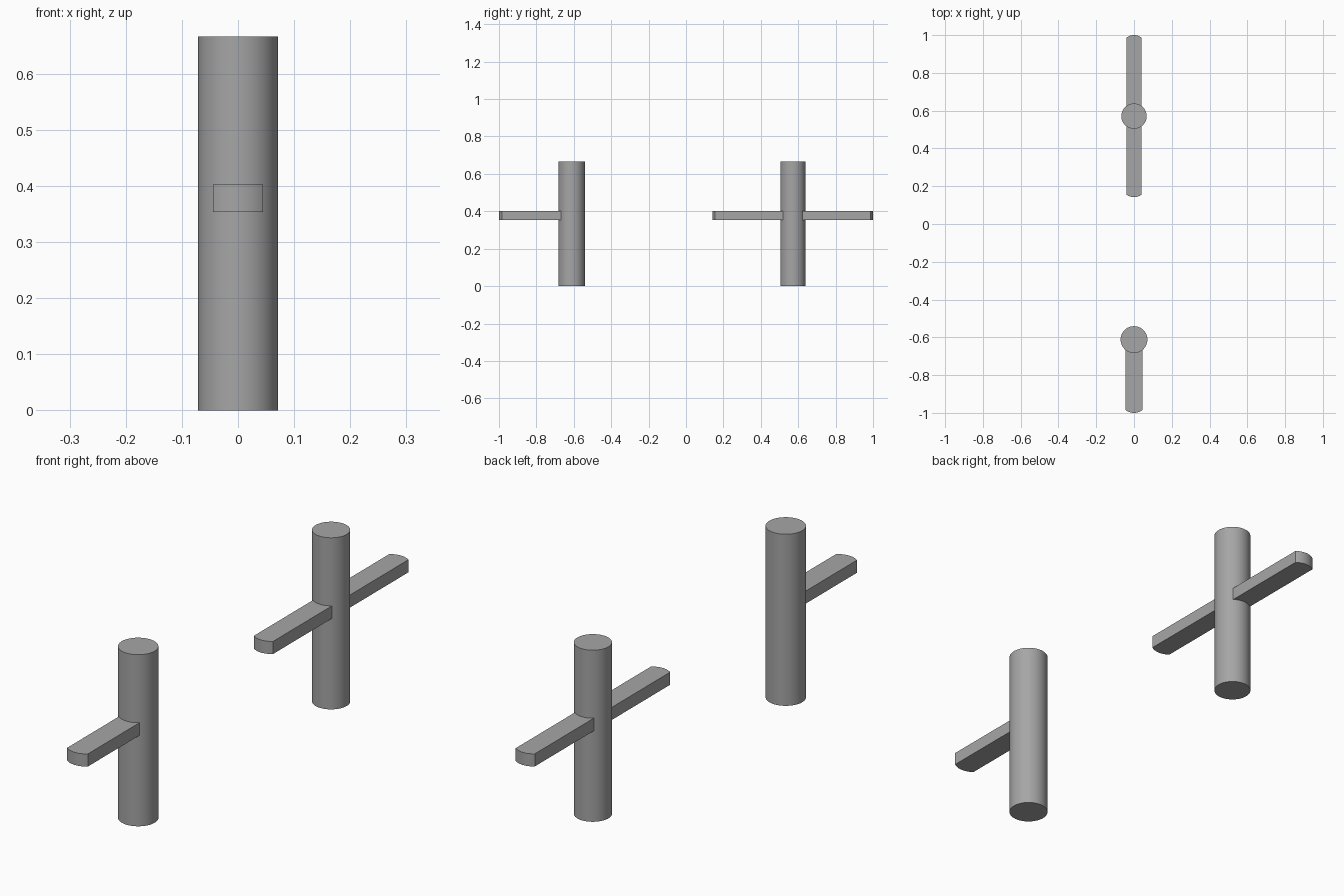
import bpy
import bmesh
from math import asin, sin, cos

# Remove the default cube
cube = bpy.data.objects.get("Cube")
if cube:
    bpy.data.objects.remove(cube, do_unlink=True)

# Single plain grey material
GREY = (0.38, 0.38, 0.38, 1)
grey = bpy.data.materials.new("plain grey")
grey.use_nodes = True
grey.diffuse_color = GREY
grey.node_tree.nodes["Principled BSDF"].inputs["Base Color"].default_value = GREY

HEIGHT = 0.666
BAR_LOW, BAR_HIGH = 0.353, 0.402
ARC_STEPS = 12


def finish(obj):
    obj.data.materials.append(grey)
    bpy.ops.object.select_all(action="DESELECT")
    obj.select_set(True)
    bpy.context.view_layer.objects.active = obj
    bpy.ops.object.shade_smooth_by_angle()


def post(name, y, radius):
    bpy.ops.mesh.primitive_cylinder_add(
        vertices=64, radius=radius, depth=HEIGHT, location=(0, y, HEIGHT / 2))
    obj = bpy.context.object
    obj.name = name
    finish(obj)


def bar(name, post_y, tip_y, half_width, radius):
    """Flat bar from the post axis to a rounded tip."""
    side = 1 if tip_y > post_y else -1
    spread = asin(half_width / radius)
    outline = [(-half_width, post_y), (half_width, post_y)]
    for i in range(ARC_STEPS + 1):
        a = spread * (1 - 2 * i / ARC_STEPS)
        outline.append((radius * sin(a), tip_y - side * radius * (1 - cos(a))))

    bm = bmesh.new()
    base = bm.faces.new([bm.verts.new((x, y, BAR_LOW)) for x, y in outline])
    top = bmesh.ops.extrude_face_region(bm, geom=[base])["geom"]
    for v in top:
        if isinstance(v, bmesh.types.BMVert):
            v.co.z = BAR_HIGH
    bmesh.ops.recalc_face_normals(bm, faces=bm.faces)
    mesh = bpy.data.meshes.new(name)
    bm.to_mesh(mesh)
    bm.free()
    obj = bpy.data.objects.new(name, mesh)
    bpy.context.collection.objects.link(obj)
    finish(obj)


# Front post with one bar reaching forward
FRONT_Y, FRONT_R = -0.612, 0.071
post("front_post", FRONT_Y, FRONT_R)
bar("front_post_bar", FRONT_Y, -1.0, 0.0445, FRONT_R)

# Back post with a bar on each side
BACK_Y, BACK_R, REACH = 0.571, 0.067, 0.429
post("back_post", BACK_Y, BACK_R)
for label, side in (("front", -1), ("rear", 1)):
    bar(f"back_post_{label}_bar", BACK_Y, BACK_Y + side * REACH, 0.041, BACK_R)
